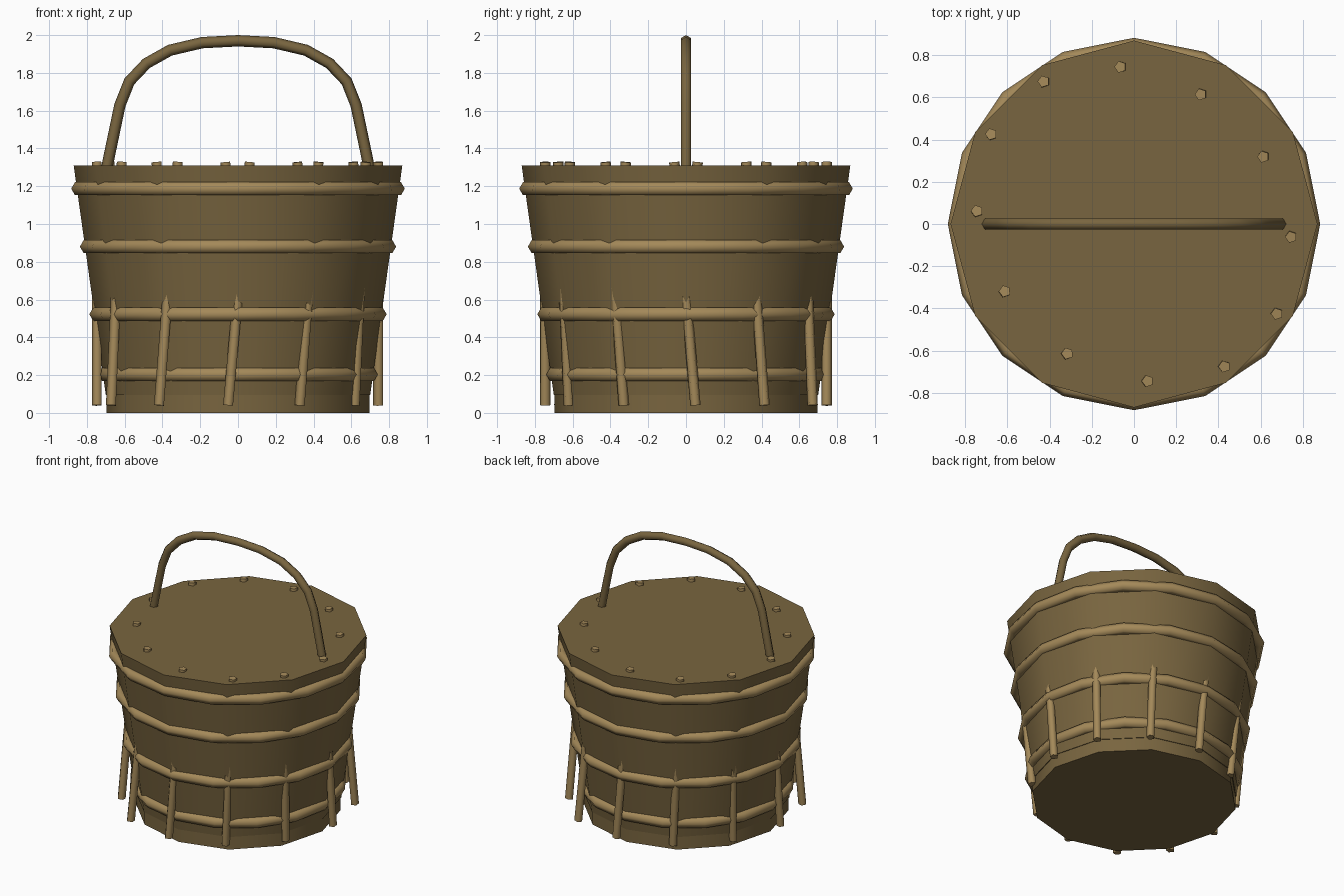
import bpy, bmesh
from math import sin, cos, pi, radians
from mathutils import Vector

cube = bpy.data.objects.get("Cube")
if cube:
    bpy.data.objects.remove(cube, do_unlink=True)


def material(name, rgb):
    m = bpy.data.materials.new(name)
    m.use_nodes = True
    m.diffuse_color = (*rgb, 1)
    m.node_tree.nodes["Principled BSDF"].inputs["Base Color"].default_value = (*rgb, 1)
    return m


dark_wood = material("dark wood", (0.19, 0.13, 0.05))
light_wood = material("light wood", (0.37, 0.25, 0.10))


def loft(name, loops, mat, smooth_angle, closed=False):
    """Skin a list of vertex loops; cap both ends unless closed."""
    bm = bmesh.new()
    rings = [[bm.verts.new(p) for p in loop] for loop in loops]
    n = len(rings[0])
    for i in range(len(rings) if closed else len(rings) - 1):
        a, b = rings[i], rings[(i + 1) % len(rings)]
        for j in range(n):
            k = (j + 1) % n
            bm.faces.new((a[j], a[k], b[k], b[j]))
    if not closed:
        bm.faces.new(rings[0])
        bm.faces.new(rings[-1])
    bmesh.ops.recalc_face_normals(bm, faces=bm.faces)
    me = bpy.data.meshes.new(name)
    bm.to_mesh(me)
    bm.free()
    me.materials.append(mat)
    ob = bpy.data.objects.new(name, me)
    bpy.context.collection.objects.link(ob)
    bpy.ops.object.select_all(action="DESELECT")
    ob.select_set(True)
    bpy.context.view_layer.objects.active = ob
    bpy.ops.object.shade_smooth_by_angle(angle=radians(smooth_angle))
    return ob


def circle(r, z, n):
    return [(r * cos(2 * pi * i / n), r * sin(2 * pi * i / n), z) for i in range(n)]


def tube(name, path, r, sides, mat, side_axis):
    """Sweep a regular polygon along a path, framed by a fixed side axis."""
    path = [Vector(p) for p in path]
    loops = []
    for i, p in enumerate(path):
        t = (path[min(i + 1, len(path) - 1)] - path[max(i - 1, 0)]).normalized()
        u = t.cross(Vector(side_axis)).normalized()
        v = t.cross(u)
        loops.append([p + r * (cos(2 * pi * k / sides) * u + sin(2 * pi * k / sides) * v)
                      for k in range(sides)])
    return loft(name, loops, mat, 75)


# Bucket body with flat closed top, and the plain foot below it
loft("bucket_body", [circle(0.70, 0.095, 12), circle(0.87, 1.31, 12)], dark_wood, 40)
loft("bucket_foot", [circle(0.695, 0, 12), circle(0.695, 0.10, 12)], dark_wood, 40)

# Hoops: sixteen-sided rings with a hexagonal section
for i, (outer, z) in enumerate([(0.74, 0.203), (0.787, 0.522), (0.837, 0.88), (0.883, 1.187)]):
    r = 0.04
    section = [(outer - r + r * cos(k * pi / 3), z + r * sin(k * pi / 3)) for k in range(6)]
    loops = [[(q * cos(a), q * sin(a), h) for q, h in section]
             for a in (2 * pi * s / 16 for s in range(16))]
    loft(f"hoop_{i + 1}", loops, light_wood, 75, closed=True)

# Leaning stakes that pass through the wall and end as pegs on the top
for i in range(12):
    c, s = cos(i * pi / 6), sin(i * pi / 6)
    low = (0.745 * c + 0.05 * s, 0.745 * s + 0.05 * c, 0.04)
    high = (0.745 * c - 0.065 * s, 0.745 * s - 0.062 * c, 1.328)
    tube(f"stake_{i + 1}", [low, high], 0.029, 5, light_wood, (0, 1, 0))

# Arched carrying handle, mirrored about the middle
half = [(0.70, 1.26), (0.69, 1.32), (0.625, 1.63), (0.575, 1.755), (0.485, 1.85),
        (0.36, 1.92), (0.19, 1.96)]
arch = [(-x, 0, z) for x, z in half] + [(0, 0, 1.97)] + [(x, 0, z) for x, z in reversed(half)]
tube("handle", arch, 0.03, 6, dark_wood, (0, 1, 0))
